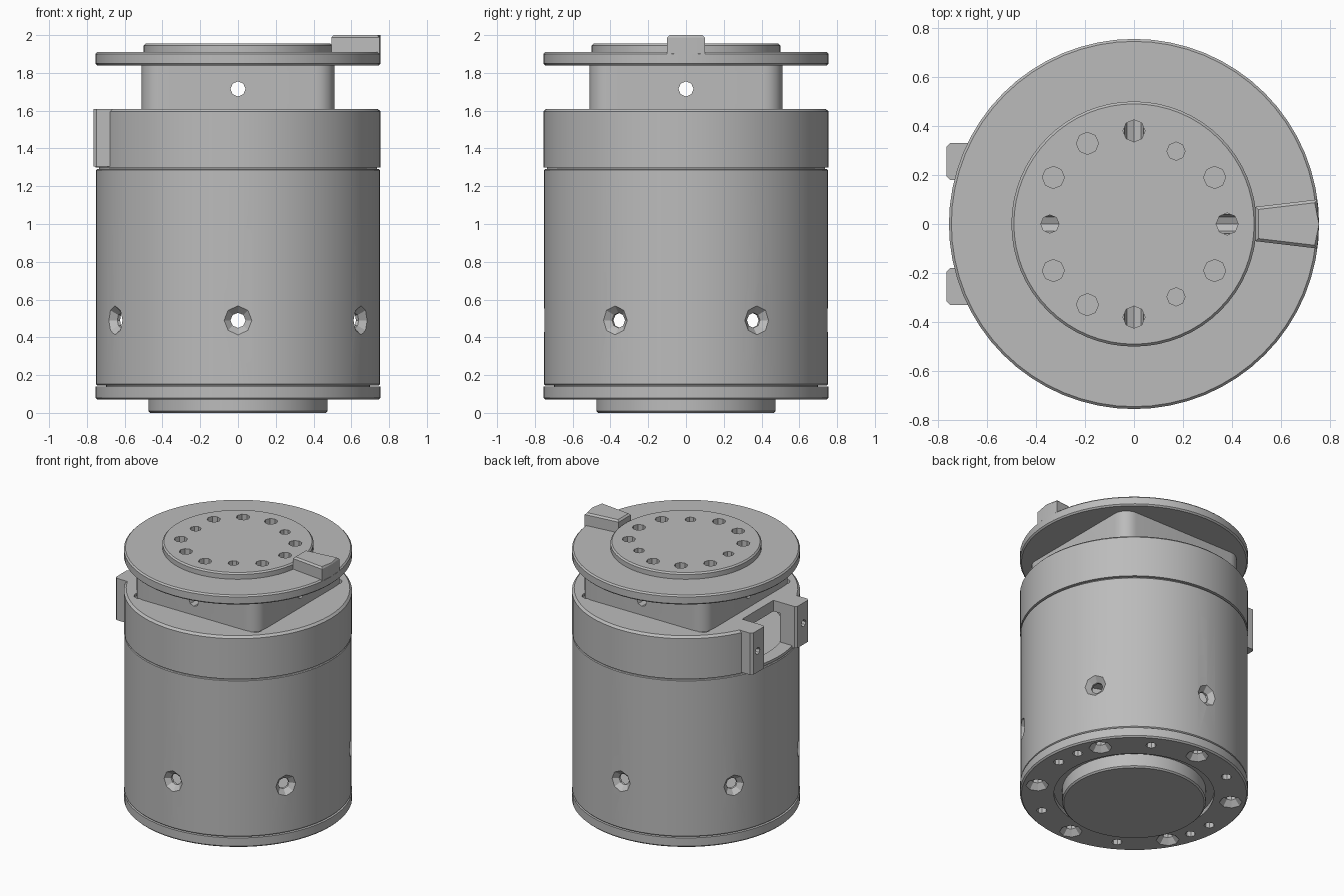
import bpy, bmesh
from math import cos, sin, pi, radians
from mathutils import Matrix, Vector

cube = bpy.data.objects.get("Cube")
if cube:
    bpy.data.objects.remove(cube, do_unlink=True)

GREY = (0.5, 0.5, 0.5, 1)
steel = bpy.data.materials.new("machined grey")
steel.use_nodes = True
steel.diffuse_color = GREY
steel.node_tree.nodes["Principled BSDF"].inputs["Base Color"].default_value = GREY


def lathe(bm, profile, sides, matrix=Matrix()):
    """Add a solid of revolution about the matrix's z axis."""
    rings = [[bm.verts.new(matrix @ Vector((r * cos(2 * pi * i / sides), r * sin(2 * pi * i / sides), z)))
              for i in range(sides)] if r else [bm.verts.new(matrix @ Vector((0, 0, z)))]
             for r, z in profile]
    for a, b in zip(rings, rings[1:] + rings[:1]):
        for i in range(sides):
            j = (i + 1) % sides
            face = [a[i % len(a)], a[j % len(a)], b[j % len(b)], b[i % len(b)]]
            face = list(dict.fromkeys(face))
            if len(face) > 2:
                bm.faces.new(face)


def prism(bm, outline, z0, z1):
    low = [bm.verts.new((x, y, z0)) for x, y in outline]
    high = [bm.verts.new((x, y, z1)) for x, y in outline]
    bm.faces.new(low)
    bm.faces.new(high)
    for i in range(len(low)):
        j = (i + 1) % len(low)
        bm.faces.new((low[i], low[j], high[j], high[i]))


def box(bm, x0, x1, y0, y1, z0, z1):
    prism(bm, [(x0, y0), (x1, y0), (x1, y1), (x0, y1)], z0, z1)


def finish(name, bm):
    bmesh.ops.recalc_face_normals(bm, faces=bm.faces)
    mesh = bpy.data.meshes.new(name)
    bm.to_mesh(mesh)
    bm.free()
    obj = bpy.data.objects.new(name, mesh)
    bpy.context.collection.objects.link(obj)
    mesh.materials.append(steel)
    return obj


def activate(obj):
    bpy.ops.object.select_all(action='DESELECT')
    obj.select_set(True)
    bpy.context.view_layer.objects.active = obj


def cut(obj, bm):
    """Subtract every solid in bm from obj."""
    cutter = finish("cutter", bm)
    cutter.hide_render = True
    mod = obj.modifiers.new("cut", 'BOOLEAN')
    mod.object = cutter
    mod.solver = 'EXACT'
    mod.use_self = True
    activate(obj)
    bpy.ops.object.modifier_apply(modifier="cut")
    bpy.data.objects.remove(cutter, do_unlink=True)


def smooth(obj):
    activate(obj)
    bpy.ops.object.shade_smooth_by_angle(angle=radians(25))


def turned(name, profile, sides=64):
    bm = bmesh.new()
    lathe(bm, profile, sides)
    return finish(name, bm)


def polar(deg, r, z):
    a = radians(deg)
    return Matrix.Translation((r * cos(a), r * sin(a), z))


def radial(deg, z):
    """Frame whose z axis points outward at the given angle."""
    return Matrix.Translation((0, 0, z)) @ Matrix.Rotation(radians(deg), 4, 'Z') @ Matrix.Rotation(pi / 2, 4, 'Y')


def pin(r, z0, z1):
    return [(0, z0), (r, z0), (r, z1), (0, z1)]


# Base flange with a recess around the central boss
base = turned("base_flange", [(0, 0.3), (0.7, 0.3), (0.7, 0.14), (0.755, 0.14), (0.755, 0.08), (0.745, 0.07),
                              (0.53, 0.07), (0.53, 0.1), (0.475, 0.1), (0.475, 0.01), (0.465, 0), (0, 0)])
holes = bmesh.new()
for k in range(6):
    lathe(holes, [(0, 0.06), (0.085, 0.06), (0.04, 0.11), (0.04, 0.25), (0, 0.25)], 8, polar(30 + 60 * k, 0.65, 0))
for deg in (0, 15, 60, 120, 180, 195, 240, 300):
    lathe(holes, pin(0.035, 0.05, 0.25), 8, polar(deg, 0.65, 0))
cut(base, holes)

# Main cylindrical housing with six countersunk side holes
body = turned("housing_tube", [(0.7, 0.145), (0.745, 0.145), (0.752, 0.152), (0.752, 1.285),
                               (0.747, 1.29), (0.7, 1.29)])
holes = bmesh.new()
for k in range(6):
    lathe(holes, [(0, 0.6), (0.04, 0.6), (0.04, 0.715), (0.095, 0.77), (0, 0.77)], 8, radial(30 + 60 * k, 0.49))
cut(body, holes)

# Lid closing the tube, seen as the thin recess under the collar
lid = turned("housing_lid", pin(0.735, 1.25, 1.31))

# Collar with a window on one side and four bolt holes on top
collar = turned("collar", [(0, 1.53), (0.66, 1.53), (0.66, 1.3), (0.755, 1.3), (0.755, 1.595), (0.74, 1.61), (0, 1.61)])
opening = bmesh.new()
box(opening, -0.85, -0.58, -0.18, 0.18, 1.32, 1.7)
for k in range(4):
    lathe(opening, pin(0.05, 1.56, 1.7), 8, polar(45 + 90 * k, 0.65, 0))
cut(collar, opening)

# Pair of drilled lugs beside the window
lugs = []
for side, name in ((1, "rear_lug"), (-1, "front_lug")):
    bm = bmesh.new()
    near, far = sorted((0.18 * side, 0.33 * side))
    box(bm, -0.765, -0.65, near, far, 1.305, 1.61)
    outer = [e for e in bm.edges if all(v.co.x < -0.7 for v in e.verts) and abs(e.verts[0].co.z - e.verts[1].co.z) > 0.1]
    bmesh.ops.bevel(bm, geom=outer, offset=0.015, segments=1, affect='EDGES')
    lug = finish(name, bm)
    hole = bmesh.new()
    lathe(hole, pin(0.025, 0.6, 0.9), 8, Matrix.Translation((0, 0.265 * side, 0)) @ radial(180, 1.46))
    cut(lug, hole)
    lugs.append(lug)

# Square neck with rounded corners, cross-drilled both ways
bm = bmesh.new()
box(bm, -0.51, 0.51, -0.51, 0.51, 1.605, 1.85)
uprights = [e for e in bm.edges if abs(e.verts[0].co.z - e.verts[1].co.z) > 0.1]
bmesh.ops.bevel(bm, geom=uprights, offset=0.1, segments=6, profile=0.5, affect='EDGES')
neck = finish("square_neck", bm)
holes = bmesh.new()
for deg in (0, 90):
    lathe(holes, pin(0.04, -0.7, 0.7), 8, radial(deg, 1.715))

# Top plate with raised disc
plate = turned("top_plate", [(0, 1.84), (0.745, 1.84), (0.755, 1.85), (0.755, 1.9), (0.745, 1.91), (0.5, 1.91),
                             (0.5, 1.945), (0.49, 1.955), (0, 1.955)])


# Ring of twelve face holes, three of them smaller and set inward
def face_holes(bm):
    for k in range(12):
        small = k % 4 == 2
        lathe(bm, pin(0.037 if small else 0.045, 1.72, 2.05), 8, polar(30 * k, 0.343 if small else 0.38, 0))


face_holes(holes)
cut(neck, holes)
holes = bmesh.new()
face_holes(holes)
cut(plate, holes)

# Wedge-shaped locating key on the plate edge
bm = bmesh.new()
prism(bm, [(0.495, -0.07), (0.748, -0.1), (0.755, 0), (0.748, 0.1), (0.495, 0.07)], 1.9, 2)
top = [e for e in bm.edges if all(v.co.z > 1.99 for v in e.verts)]
bmesh.ops.bevel(bm, geom=top, offset=0.012, segments=1, affect='EDGES')
key = finish("locating_key", bm)

for part in [base, body, lid, collar, neck, plate, key] + lugs:
    smooth(part)
